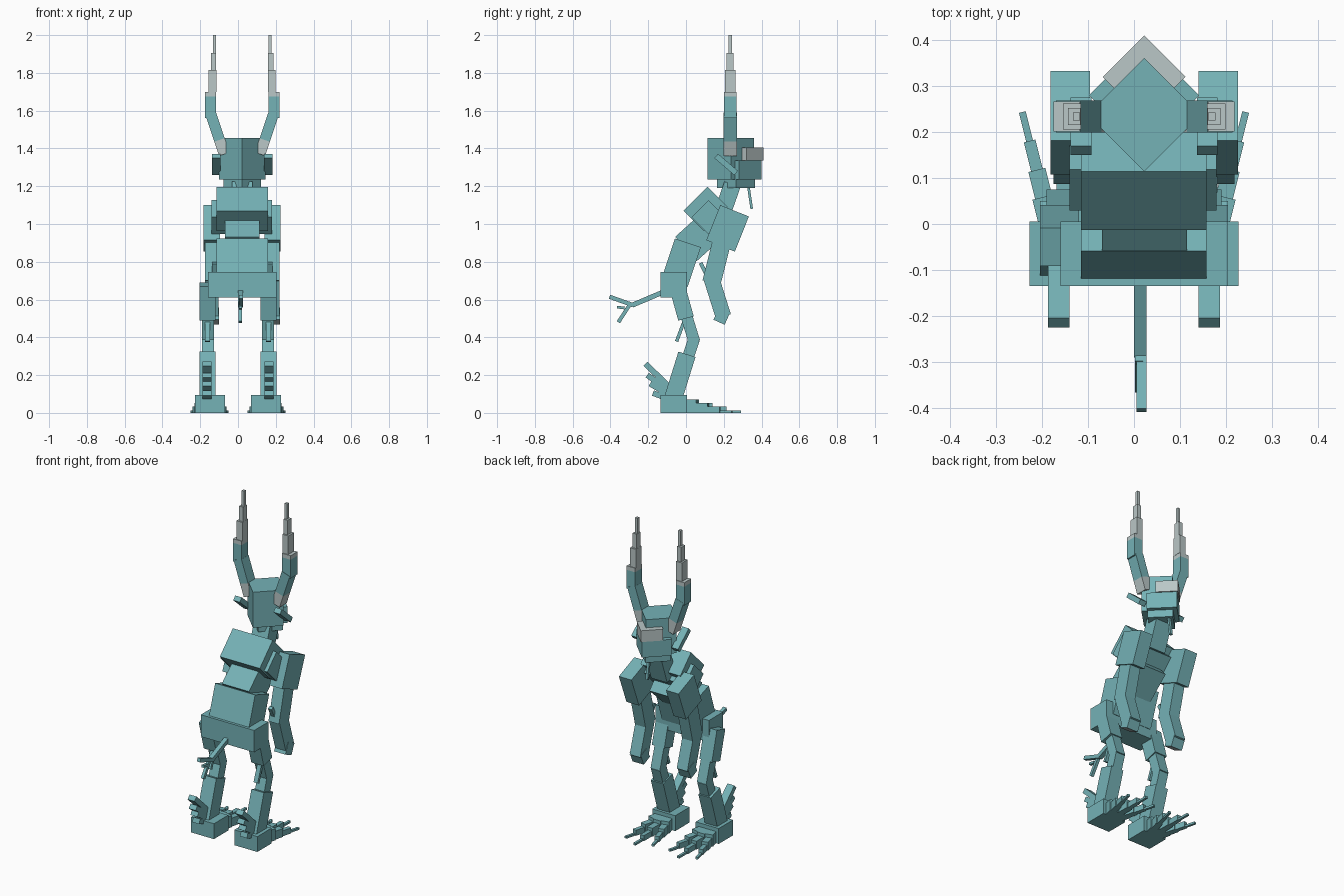
import bpy
from mathutils import Vector, Matrix

if "Cube" in bpy.data.objects:
    bpy.data.objects.remove(bpy.data.objects["Cube"])

CX = 0.022          # centre line of the upper body
DIAG = (1, 1, 0)    # side axis of the corner-on head blocks


def material(name, color):
    m = bpy.data.materials.new(name)
    m.diffuse_color = (*color, 1)
    m.use_nodes = True
    m.node_tree.nodes["Principled BSDF"].inputs["Base Color"].default_value = m.diffuse_color
    return m


TEAL = material("teal_hide", (0.178, 0.445, 0.47))
GREY = material("pale_horn", (0.49, 0.57, 0.57))


def bar(name, p0, p1, side_w, thick, mat=TEAL, side=(1, 0, 0)):
    """Box running from p0 to p1, side_w wide along the side axis."""
    p0, p1 = Vector(p0), Vector(p1)
    z = (p1 - p0).normalized()
    x = Vector(side)
    x = (x - z * x.dot(z)).normalized()
    y = z.cross(x)
    bpy.ops.mesh.primitive_cube_add(size=1)
    ob = bpy.context.object
    ob.name = name
    rot = Matrix((x, y, z)).transposed().to_4x4()
    scale = Matrix.Diagonal((side_w, thick, (p1 - p0).length, 1))
    ob.data.transform(Matrix.Translation((p0 + p1) / 2) @ rot @ scale)
    ob.data.materials.append(mat)
    return ob


def yz_bar(name, x0, x1, a, b, thick, mat=TEAL):
    """Box between two (y, z) points, spanning x0 to x1."""
    cx = (x0 + x1) / 2
    return bar(name, (cx, *a), (cx, *b), abs(x1 - x0), thick, mat)


def diamond(name, y, half_diag, z0, z1, mat=TEAL):
    """Upright box turned 45 degrees, on the head centre line."""
    w = half_diag * 2 ** 0.5
    return bar(name, (CX, y, z0), (CX, y, z1), w, w, mat, DIAG)


# Trunk
yz_bar("pelvis", -.16, .205, (-.065, .61), (-.065, .745), .14)
yz_bar("lower_torso", -.115, .158, (-.06, .69), (.01, .90), .145)
yz_bar("middle_torso", -.07, .115, (0, .868), (.135, .99), .172)
yz_bar("chest", -.115, .158, (.04, 1.016), (.167, 1.143), .15)
yz_bar("shoulder_axle", -.14, .18, (.074, .992), (.164, 1.082), .127)
yz_bar("neck", CX - .055, CX + .055, (.188, 1.045), (.246, 1.21), .09)

# Head
diamond("skull", .2375, .1235, 1.235, 1.455)
diamond("muzzle", .28, .12, 1.235, 1.335)
diamond("snout", .32, .09, 1.335, 1.405, GREY)
diamond("lower_jaw", .265, .1, 1.19, 1.235)
yz_bar("chin_spike", CX - .008, CX + .008, (.33, 1.2), (.348, 1.08), .014)

# Ears and horns
for s, tag in ((-1, "left"), (1, "right")):
    yz_bar(f"{tag}_ear", CX + s * .115, CX + s * .16, (.265, 1.27), (.16, 1.36), .03)

    def horn(part, x0, z0, x1, z1, w, d, mat):
        bar(f"{tag}_horn_{part}", (CX + s * x0, .234, z0), (CX + s * x1, .234, z1),
            d, w, mat, (0, 1, 0))
    horn("root", .095, 1.37, .12, 1.445, .057, .07, GREY)
    horn("slope", .12, 1.445, .165, 1.58, .057, .07, TEAL)
    horn("post", .168, 1.56, .168, 1.675, .058, .066, TEAL)
    horn("collar", .168, 1.675, .168, 1.70, .058, .066, GREY)
    horn("lower_tip", .157, 1.70, .157, 1.815, .04, .056, GREY)
    horn("middle_tip", .152, 1.815, .152, 1.905, .028, .037, GREY)
    horn("top_tip", .147, 1.905, .147, 2.0, .016, .018, GREY)

    # Arms
    def arm(part, x0, x1, a, b, t):
        return yz_bar(f"{tag}_{part}", CX + s * x0, CX + s * x1, a, b, t)
    arm("shoulder", .118, .204, (.257, 1.07), (.183, .884), .163)
    arm("upper_arm", .125, .197, (.188, .90), (.135, .69), .098)
    arm("forearm", .125, .197, (.135, .71), (.198, .51), .083)
    hand = arm("hand", .123, .2, (.204, .545), (.175, .48), .065)
    arm("elbow_spike", .135, .16, (.077, .794), (.14, .67), .02)
    # pale palm on the downward end
    hand.data.materials.append(GREY)
    for f in hand.data.polygons:
        f.material_index = int(f.normal.z < -.6)

    # Legs
    def leg(part, x0, x1, a, b, t):
        return yz_bar(f"{tag}_{part}", s * x0, s * x1, a, b, t)
    leg("thigh", .12, .205, (-.05, .68), (0, .50), .085)
    leg("knee", .127, .19, (-.003, .53), (.045, .375), .062)
    leg("calf", .127, .19, (.042, .39), (.003, .27), .062)
    leg("shin", .12, .205, (.005, .31), (-.07, .07), .095)
    leg("knee_spike", .147, .175, (-.008, .49), (-.05, .378), .018)
    leg("foot", .07, .227, (-.065, 0), (-.065, .095), .14)

    # Heel spurs, longest on top
    for i, (y, z) in enumerate(((-.215, .26), (-.205, .2), (-.19, .155), (-.175, .105))):
        leg(f"heel_spur_{i + 1}", .14, .187, (-.08, .13 - i * .02), (y, z), .03)

    # Toes: three fanned rows of shrinking blocks
    for toe, (bx, turn, k) in {"inner": (.118, -.25, .84), "middle": (.15, 0, 1),
                               "outer": (.182, .25, .84)}.items():
        d = Vector((s * turn, 1, 0))
        base = Vector((s * bx, 0, 0))
        steps = ((-.03, .07, .072, .05), (.07, .14, .052, .038),
                 (.14, .215, .034, .026), (.215, .29, .013, .015))
        for i, (a, b, h, w) in enumerate(steps):
            up = Vector((0, 0, h / 2))
            bar(f"{tag}_{toe}_toe_{i + 1}", base + d * a * k + up, base + d * b * k + up, w, h)

# Tail with a hanging fork
yz_bar("tail_base", 0, .027, (-.12, .64), (-.285, .57), .026)
yz_bar("tail_end", .005, .027, (-.28, .57), (-.405, .615), .022)
yz_bar("tail_fork", .002, .02, (-.29, .585), (-.358, .48), .02)
yz_bar("tail_barb", .005, .022, (-.325, .555), (-.365, .56), .014)
